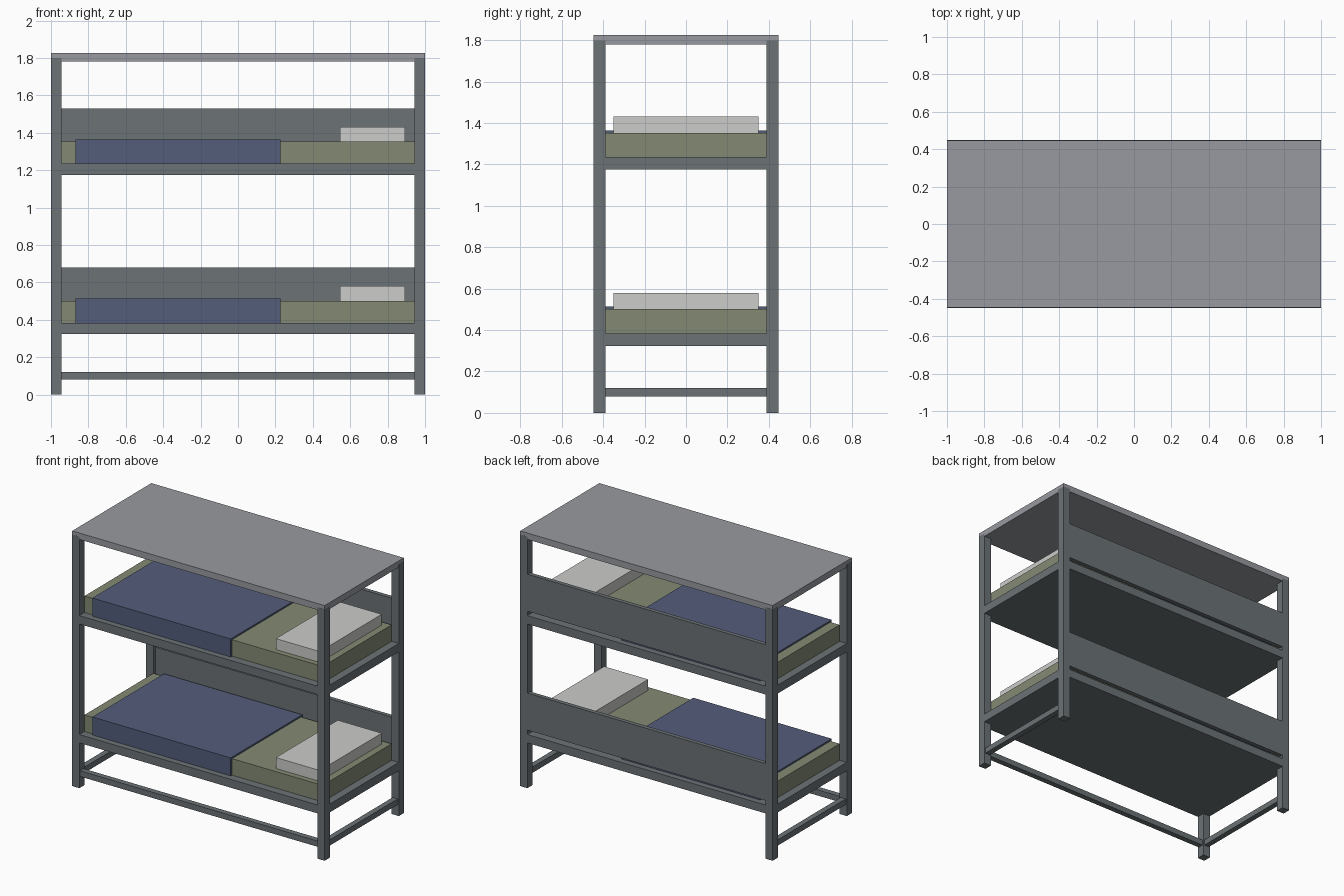
import bpy

if "Cube" in bpy.data.objects:
    bpy.data.objects.remove(bpy.data.objects["Cube"])


def material(name, rgb):
    """Flat colour given as sRGB bytes, stored as linear."""
    lin = [((c / 255 + 0.055) / 1.055) ** 2.4 for c in rgb]
    m = bpy.data.materials.new(name)
    m.diffuse_color = (*lin, 1)
    m.use_nodes = True
    m.node_tree.nodes["Principled BSDF"].inputs["Base Color"].default_value = m.diffuse_color
    return m


FRAME = material("grey frame", (108, 114, 118))
ROOF = material("light grey roof", (152, 154, 160))
MATTRESS = material("olive mattress", (132, 138, 116))
BLANKET = material("blue blanket", (83, 93, 122))
PILLOW = material("off white pillow", (204, 204, 202))


def box(name, x, y, z, mat):
    """Box from (min, max) ranges on each axis."""
    spans = (x, y, z)
    bpy.ops.mesh.primitive_cube_add(size=1, location=[(a + b) / 2 for a, b in spans])
    ob = bpy.context.object
    ob.name = name
    ob.scale = [b - a for a, b in spans]
    bpy.ops.object.transform_apply(location=False, rotation=False, scale=True)
    ob.data.materials.append(mat)
    return ob


def span(s, a, b):
    """Range a..b mirrored to side s."""
    return (a, b) if s > 0 else (-b, -a)


X, Y = 1.0, 0.448          # outer half sizes
XI, YI = 0.943, 0.39       # inner faces of the posts

# Roof and corner posts
box("roof", (-X + 0.0005, X - 0.0005), (-Y + 0.0005, Y - 0.0005), (1.78, 1.826), ROOF)
for sx, xn in ((-1, "left"), (1, "right")):
    for sy, yn in ((-1, "front"), (1, "back")):
        box(f"{yn}_{xn}_post", span(sx, XI, X), span(sy, YI, Y), (0, 1.80), FRAME)

# Low braces at the front and both ends
box("front_brace", (-XI, XI), (-0.439, -0.399), (0.08, 0.121), FRAME)
for s, n in ((-1, "left"), (1, "right")):
    box(f"{n}_brace", span(s, 0.952, 0.992), (-YI, YI), (0.08, 0.121), FRAME)

# Two bunks
for name, z in (("lower", 0.384), ("upper", 1.235)):
    rail_z = (z - 0.06, z)
    # Rails and deck
    for s, n in ((-1, "front"), (1, "back")):
        box(f"{name}_{n}_rail", (-XI, XI), span(s, YI, Y), rail_z, FRAME)
    for s, n in ((-1, "left"), (1, "right")):
        box(f"{name}_{n}_rail", span(s, XI, X), (-YI, YI), rail_z, FRAME)
    box(f"{name}_deck", (-XI, XI), (-YI, YI), rail_z, FRAME)
    # Back guard panel, just above the rail
    box(f"{name}_back_guard", (-XI, XI), (0.415, 0.445), (z + 0.03, z + 0.295), FRAME)
    # Bedding
    box(f"{name}_mattress", (-XI, XI), (-YI, YI), (z, z + 0.118), MATTRESS)
    box(f"{name}_blanket", (-0.87, 0.226), (-0.405, 0.405), (z, z + 0.129), BLANKET)
    box(f"{name}_pillow", (0.545, 0.893), (-0.35, 0.35), (z + 0.118, z + 0.196), PILLOW)
